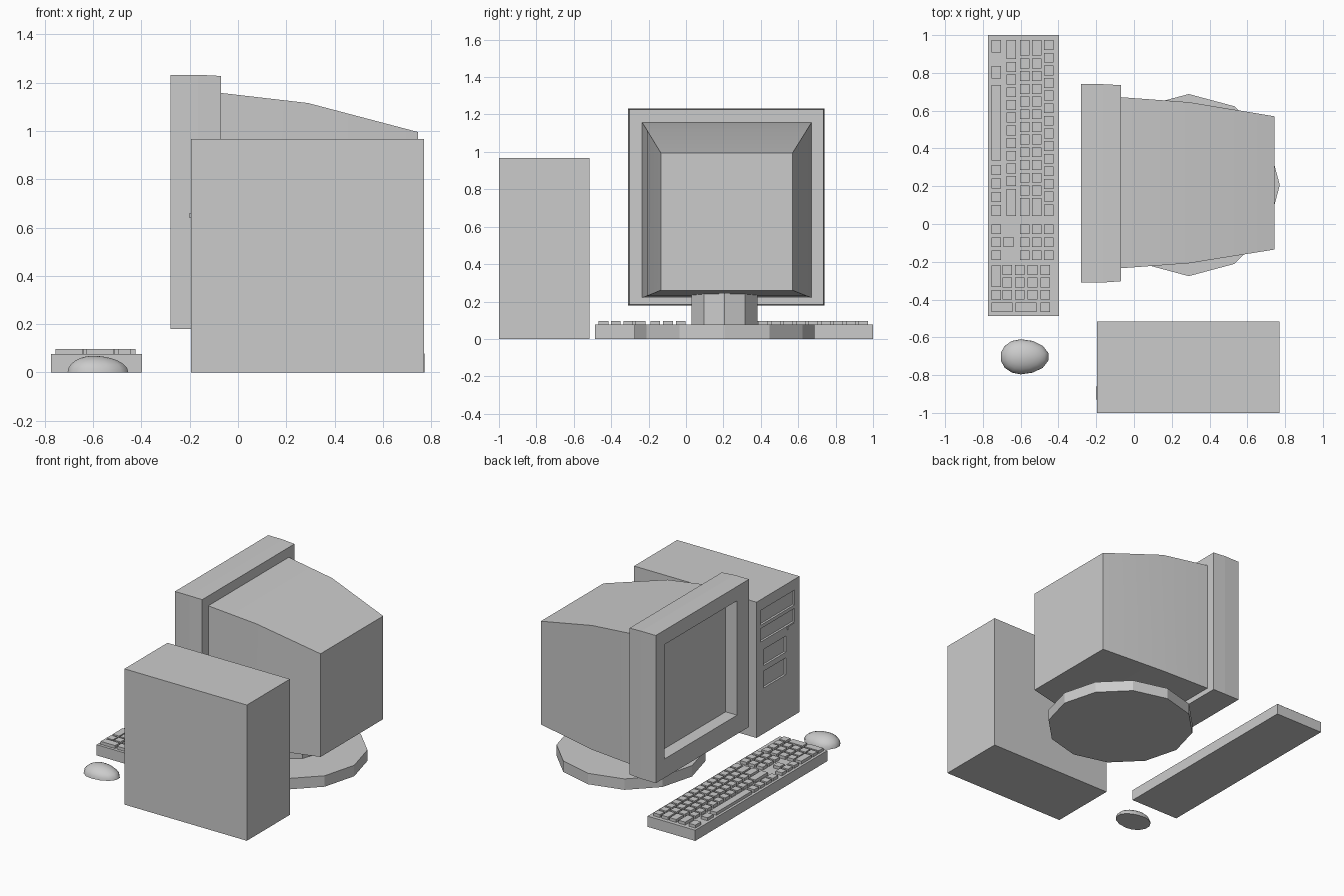
import bpy, bmesh, math

if "Cube" in bpy.data.objects:
    bpy.data.objects.remove(bpy.data.objects["Cube"])


def finish(name, bm, angle=None):
    bmesh.ops.recalc_face_normals(bm, faces=bm.faces)
    me = bpy.data.meshes.new(name)
    bm.to_mesh(me)
    bm.free()
    ob = bpy.data.objects.new(name, me)
    bpy.context.collection.objects.link(ob)
    if angle:
        bpy.ops.object.select_all(action='DESELECT')
        ob.select_set(True)
        bpy.context.view_layer.objects.active = ob
        bpy.ops.object.shade_smooth_by_angle(angle=math.radians(angle))
    return ob


def loft(bm, sections):
    """Rectangular sections along x: (x, y0, y1, z0, z1)."""
    rings = [[bm.verts.new((x, y, z)) for y, z in ((a, c), (b, c), (b, d), (a, d))]
             for x, a, b, c, d in sections]
    for r, s in zip(rings, rings[1:]):
        for i in range(4):
            j = (i + 1) % 4
            bm.faces.new((r[i], r[j], s[j], s[i]))
    bm.faces.new(rings[0])
    bm.faces.new(rings[-1])


def boxes(name, items):
    """Boxes given as (x0, x1, y0, y1, z0, z1), joined in one object."""
    bm = bmesh.new()
    for x0, x1, *yz in items:
        loft(bm, [(x0, *yz), (x1, *yz)])
    return finish(name, bm)


def cut(ob, items):
    cutter = boxes("cutter", items)
    cutter.hide_render = True
    mod = ob.modifiers.new("cut", 'BOOLEAN')
    mod.object = cutter
    mod.operation = 'DIFFERENCE'
    mod.solver = 'EXACT'
    bpy.ops.object.select_all(action='DESELECT')
    ob.select_set(True)
    bpy.context.view_layer.objects.active = ob
    bpy.ops.object.modifier_apply(modifier=mod.name)
    bpy.data.objects.remove(cutter)


def prism(name, sides, radius, x, y, z0, z1):
    bm = bmesh.new()
    bmesh.ops.create_cone(bm, cap_ends=True, segments=sides, radius1=radius,
                          radius2=radius, depth=z1 - z0)
    for v in bm.verts:
        # first corner points along +x
        vx, vy = v.co.x, v.co.y
        v.co = (x + vy, y - vx, v.co.z + (z0 + z1) / 2)
    return finish(name, bm)


# Monitor: front bezel with recessed screen, tapered back housing
bm = bmesh.new()
loft(bm, [(-0.28, -0.31, 0.74, 0.18, 1.232), (-0.165, -0.31, 0.74, 0.18, 1.232),
          (-0.07, -0.303, 0.735, 0.183, 1.227)])
bezel = finish("monitor_bezel", bm)
cut(bezel, [(-0.4, -0.19, -0.175, 0.64, 0.315, 1.13)])

bm = bmesh.new()
loft(bm, [(-0.08, -0.235, 0.672, 0.22, 1.158), (0.29, -0.208, 0.645, 0.23, 1.115),
          (0.745, -0.135, 0.57, 0.26, 0.995)])
finish("monitor_housing", bm, 30)

# Monitor stand
prism("stand_base", 12, 0.482, 0.29, 0.206, 0, 0.078)
prism("stand_neck", 10, 0.185, 0.29, 0.206, 0.07, 0.25)

# Tower case with recessed drive bays
tower = boxes("tower_case", [(-0.195, 0.77, -1.0, -0.515, 0, 0.967)])
bays = [(-0.945, -0.56, 0.785, 0.89), (-0.945, -0.56, 0.665, 0.76),
        (-0.845, -0.595, 0.485, 0.6), (-0.845, -0.595, 0.325, 0.445)]
cut(tower, [(-0.3, -0.18, *b) for b in bays])
boxes("drive_button", [(-0.2, -0.175, -0.93, -0.86, 0.64, 0.66)])

# Keyboard body
boxes("keyboard_body", [(-0.773, -0.397, -0.487, 1.0, 0, 0.076)])

# Keyboard keys: main rows run along -y from the left end
PITCH, GAP, START, END = 0.0672, 0.015, 0.973, 0.043
Z0, Z1 = 0.07, 0.097
keys = []


def key(x, y, dx=0.051, dy=0.052):
    keys.append((x, x + dx, y - dy, y, Z0, Z1))


# row: x, width of first key, number of standard keys (last key fills the row)
for x, first, count in ((-0.675, 0.1, 10), (-0.604, 0.082, 11),
                        (-0.54, 0.082, 11), (-0.476, 0.052, 12)):
    key(x, START, dy=first)
    y = START - first - GAP
    step = PITCH if x < -0.5 else 0.0668
    for i in range(count):
        key(x, y - i * step, dy=step - GAP)
    y -= count * step
    key(x, y, dy=y - END)

# Space bar row
for top, length in ((0.973, 0.065), (0.836, 0.065), (0.735, 0.4), (0.312, 0.053),
                    (0.24, 0.053), (0.17, 0.053), (0.1, 0.057)):
    key(-0.755, top, dy=length)

# Arrow and navigation keys
for i in range(3):
    for x in (-0.755, -0.604, -0.54, -0.476):
        key(x, -0.002 - i * 0.0685)
key(-0.69, -0.07)

# Number pad
for i in range(3):
    for x in (-0.696, -0.63, -0.563, -0.495):
        key(x, -0.217 - i * 0.066)
key(-0.755, -0.22, dy=0.113)
key(-0.755, -0.35)
key(-0.755, -0.415, dx=0.113)
key(-0.628, -0.415, dx=0.113)
key(-0.495, -0.415)
boxes("keyboard_keys", keys)

# Mouse: smooth half dome, a little pointed toward the front
bm = bmesh.new()
bmesh.ops.create_uvsphere(bm, u_segments=14, v_segments=12, radius=1)
bmesh.ops.bisect_plane(bm, geom=bm.verts[:] + bm.edges[:] + bm.faces[:], dist=1e-4,
                       plane_co=(0, 0, 0), plane_no=(0, 0, -1), clear_outer=True)
bmesh.ops.holes_fill(bm, edges=[e for e in bm.edges if e.is_boundary])
for v in bm.verts:
    x, y, z = v.co
    v.co = (-0.6 + x * (0.15 if x > 0 else 0.108), -0.703 + y * 0.093, z * 0.069)
finish("mouse", bm, 40)
